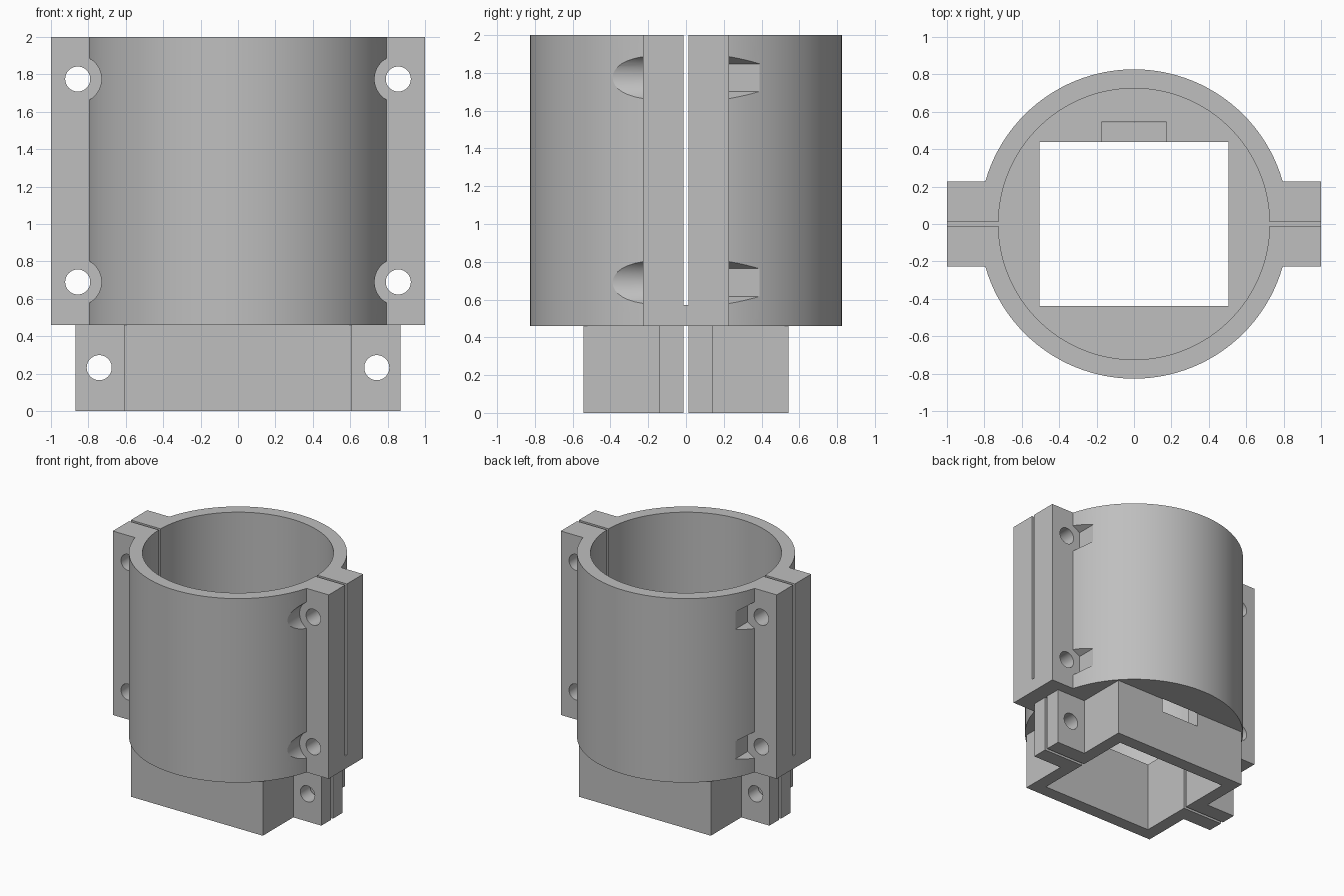
import bpy
import bmesh
from math import sin, cos, pi, radians

cube = bpy.data.objects.get("Cube")
if cube:
    bpy.data.objects.remove(cube, do_unlink=True)

# Main levels and radii
TOP, FLOOR, SHELF = 2.0, 0.57, 0.46
OUTER, BORE = 0.827, 0.725
FLANGE_Y, GAP = 0.228, 0.012
HOLE, RECESS = 0.067, 0.127

grey = bpy.data.materials.new("plain grey")
grey.use_nodes = True
grey.diffuse_color = (0.52, 0.52, 0.52, 1)
grey.node_tree.nodes["Principled BSDF"].inputs["Base Color"].default_value = (0.52, 0.52, 0.52, 1)


def prism(name, points, offset):
    """Extrude a flat outline along an offset into a closed solid."""
    bm = bmesh.new()
    face = bm.faces.new([bm.verts.new(p) for p in points])
    ext = bmesh.ops.extrude_face_region(bm, geom=[face], use_keep_orig=True)
    moved = [g for g in ext["geom"] if isinstance(g, bmesh.types.BMVert)]
    bmesh.ops.translate(bm, verts=moved, vec=offset)
    bmesh.ops.recalc_face_normals(bm, faces=bm.faces)
    mesh = bpy.data.meshes.new(name)
    bm.to_mesh(mesh)
    bm.free()
    mesh.materials.append(grey)
    obj = bpy.data.objects.new(name, mesh)
    bpy.context.collection.objects.link(obj)
    return obj


def block(name, x0, x1, y0, y1, z0, z1):
    return prism(name, [(x0, y0, z0), (x1, y0, z0), (x1, y1, z0), (x0, y1, z0)],
                 (0, 0, z1 - z0))


def upright(name, radius, z0, z1, sides=128):
    ring = [2 * pi * i / sides for i in range(sides)]
    return prism(name, [(radius * cos(a), radius * sin(a), z0) for a in ring],
                 (0, 0, z1 - z0))


def crosswise(name, x, z, radius, y0, y1, sides=40):
    """Round or six-sided rod along y, with one corner pointing up."""
    ring = [2 * pi * i / sides for i in range(sides)]
    return prism(name, [(x + radius * sin(a), y0, z + radius * cos(a)) for a in ring],
                 (0, y1 - y0, 0))


def combine(target, tool, operation):
    mod = target.modifiers.new("combine", 'BOOLEAN')
    mod.operation = operation
    mod.solver = 'EXACT'
    mod.object = tool
    bpy.context.view_layer.objects.active = target
    bpy.ops.object.modifier_apply(modifier=mod.name)
    bpy.data.objects.remove(tool, do_unlink=True)


# Solid body: round collar, side flanges, square socket and its ears
body = upright("clamp_bracket", OUTER, SHELF, TOP)
for solid in (
    block("flanges", -1, 1, -FLANGE_Y, FLANGE_Y, SHELF, TOP),
    block("socket", -0.61, 0.61, -0.543, 0.543, 0, 0.5),
    block("ears", -0.87, 0.87, -0.14, 0.14, 0, 0.5),
):
    combine(body, solid, 'UNION')

# Bore, square opening, rear window and the two clamping slits
for cutter in (
    upright("bore", BORE, FLOOR, TOP + 0.1),
    block("opening", -0.505, 0.505, -0.4375, 0.4375, -0.1, FLOOR + 0.1),
    block("window", -0.173, 0.173, 0.4, 0.546, 0.35, FLOOR + 0.1),
    block("upper_slit", -1.1, 1.1, -GAP, GAP, FLOOR, TOP + 0.1),
    block("lower_slit", -1.1, 1.1, -GAP, GAP, -0.1, SHELF),
):
    combine(body, cutter, 'DIFFERENCE')

# Bolt holes, with round head recesses in front and nut recesses behind
for side in (-1, 1):
    for z in (0.69, 1.775):
        x = side * 0.857
        combine(body, crosswise("head_recess", x, z, RECESS, -0.6, -FLANGE_Y), 'DIFFERENCE')
        combine(body, crosswise("nut_recess", x, z, RECESS / cos(pi / 6), FLANGE_Y, 0.6, 6),
                'DIFFERENCE')
        combine(body, crosswise("flange_hole", x, z, HOLE, -0.4, 0.4), 'DIFFERENCE')
    combine(body, crosswise("ear_hole", side * 0.742, 0.232, HOLE, -0.3, 0.3), 'DIFFERENCE')

# Smooth round walls with crisp edges
bpy.ops.object.select_all(action='DESELECT')
body.select_set(True)
bpy.context.view_layer.objects.active = body
bpy.ops.object.shade_smooth_by_angle(angle=radians(25))
